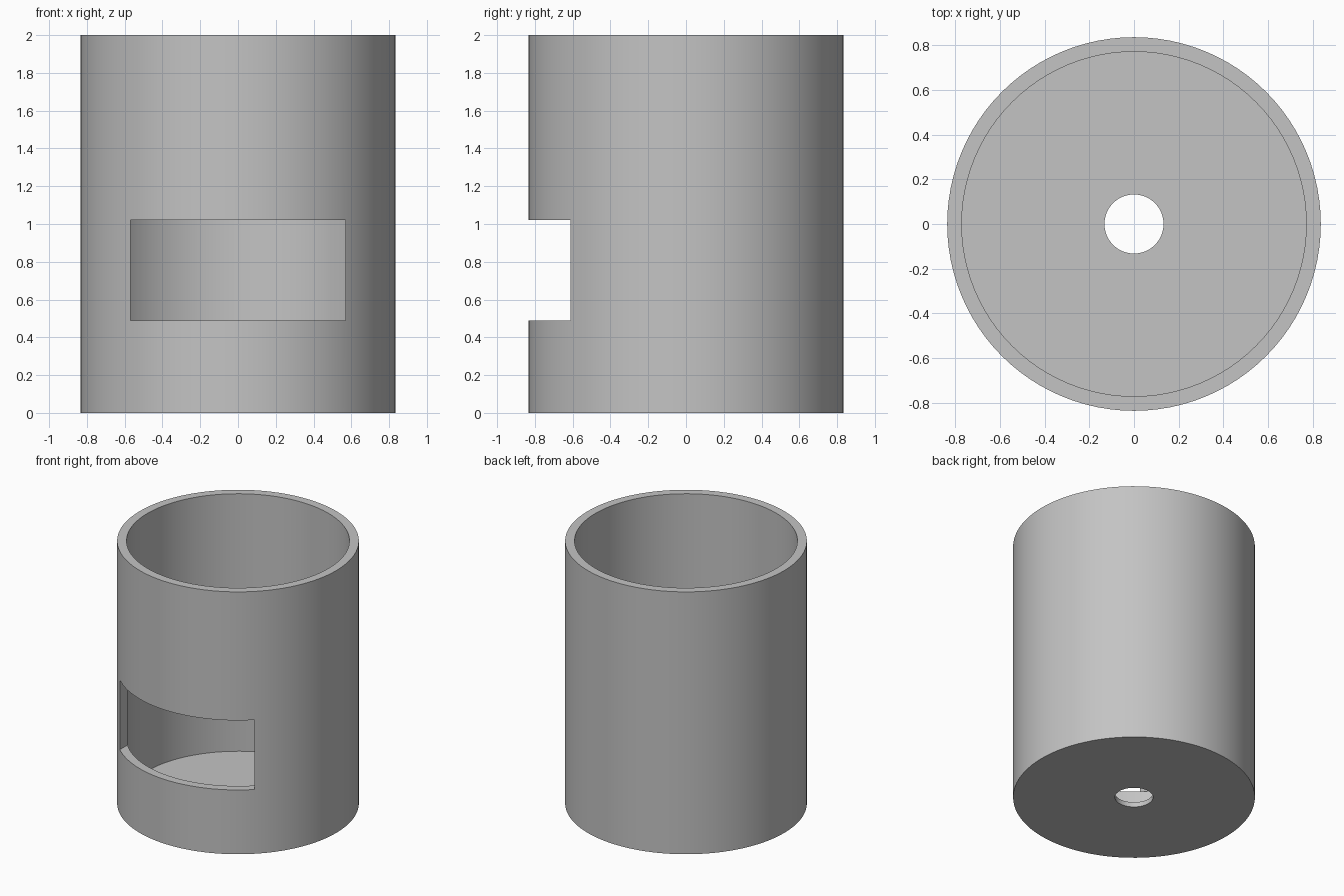
import bpy
import bmesh
from math import cos, sin, tau, radians

old = bpy.data.objects.get("Cube")
if old:
    bpy.data.objects.remove(old, do_unlink=True)

OUTER, INNER, HOLE = 0.835, 0.77, 0.132
HEIGHT, FLOOR = 2.0, 0.037
SEGMENTS = 96

# Single plain grey
grey = bpy.data.materials.new("plain grey")
grey.use_nodes = True
colour = (0.55, 0.55, 0.55, 1.0)
grey.diffuse_color = colour
grey.node_tree.nodes["Principled BSDF"].inputs["Base Color"].default_value = colour


def make_object(name, bm):
    bmesh.ops.recalc_face_normals(bm, faces=bm.faces)
    mesh = bpy.data.meshes.new(name)
    bm.to_mesh(mesh)
    bm.free()
    mesh.materials.append(grey)
    obj = bpy.data.objects.new(name, mesh)
    bpy.context.collection.objects.link(obj)
    return obj


def lathe(name, profile):
    """Turn a closed (radius, z) outline about the z axis."""
    bm = bmesh.new()
    rings = []
    for i in range(SEGMENTS):
        a = tau * i / SEGMENTS
        rings.append([bm.verts.new((r * cos(a), r * sin(a), z)) for r, z in profile])
    for i, ring in enumerate(rings):
        after = rings[(i + 1) % SEGMENTS]
        for j in range(len(profile)):
            k = (j + 1) % len(profile)
            bm.faces.new((ring[j], after[j], after[k], ring[k]))
    return make_object(name, bm)


def box(name, low, high):
    bm = bmesh.new()
    bmesh.ops.create_cube(bm, size=1)
    for v in bm.verts:
        v.co = [h if c > 0 else l for c, l, h in zip(v.co, low, high)]
    return make_object(name, bm)


# Open-topped cup with a thin floor and a central drain hole
cup = lathe("cup_body", [(HOLE, 0), (OUTER, 0), (OUTER, HEIGHT),
                         (INNER, HEIGHT), (INNER, FLOOR), (HOLE, FLOOR)])

# Rectangular window through the front wall
cutter = box("window_cutter", (-0.568, -1, 0.49), (0.568, -0.3, 1.02))
cutter.hide_render = True
cutter.hide_viewport = True

cut = cup.modifiers.new("front_window", 'BOOLEAN')
cut.operation = 'DIFFERENCE'
cut.solver = 'EXACT'
cut.object = cutter

# Bake the cut, then smooth the round walls and keep the rims sharp
bpy.context.view_layer.update()
graph = bpy.context.evaluated_depsgraph_get()
result = bpy.data.meshes.new_from_object(cup.evaluated_get(graph))
cup.modifiers.clear()
cup.data = result
bpy.data.objects.remove(cutter, do_unlink=True)

bpy.ops.object.select_all(action='DESELECT')
cup.select_set(True)
bpy.context.view_layer.objects.active = cup
bpy.ops.object.shade_smooth_by_angle(angle=radians(30))
